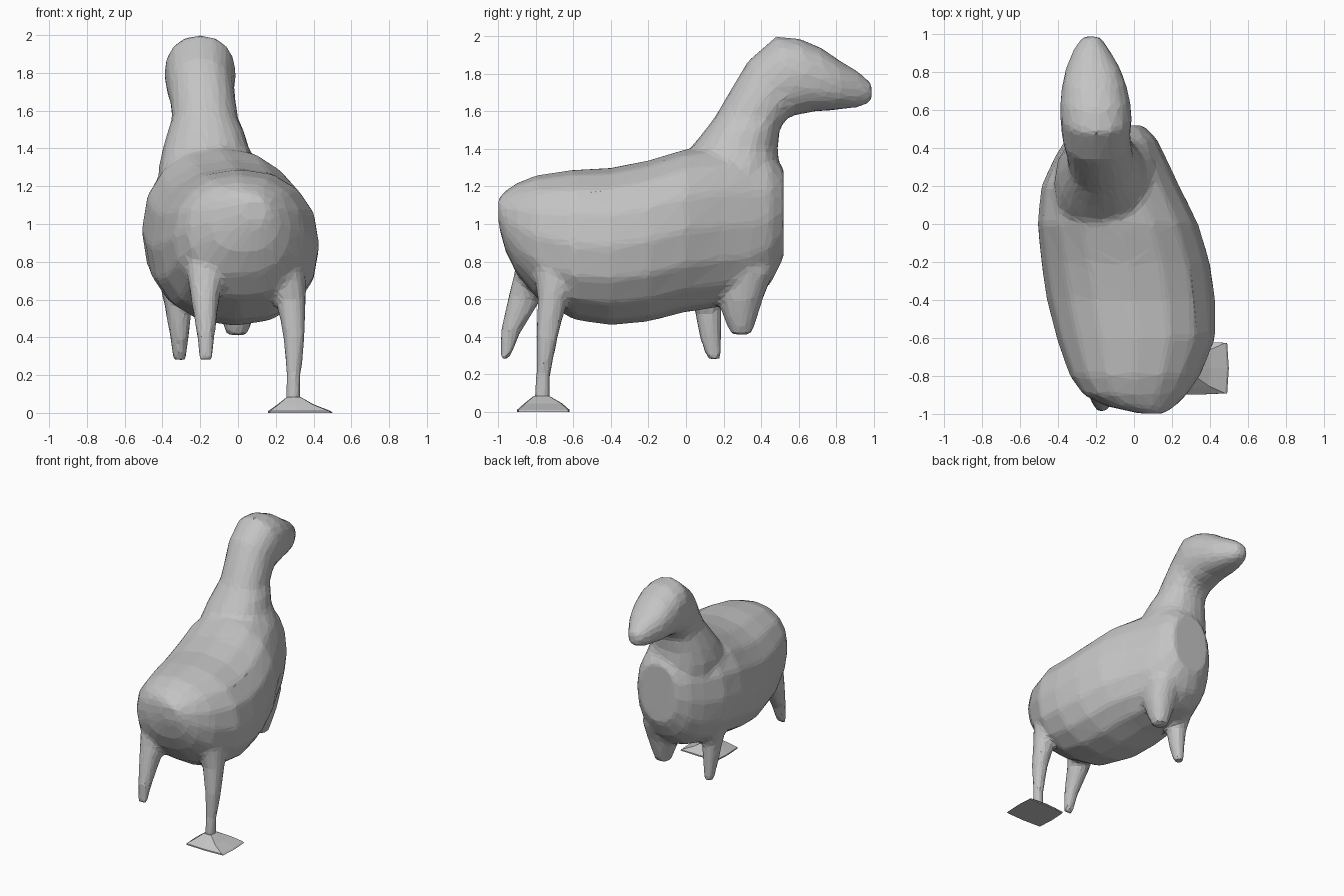
import bpy
import bmesh
from math import sin, cos, pi, copysign

cube = bpy.data.objects.get("Cube")
if cube:
    bpy.data.objects.remove(cube, do_unlink=True)

# One plain grey clay colour
clay = bpy.data.materials.new("clay_grey")
clay.use_nodes = True
colour = (0.55, 0.55, 0.55, 1)
clay.diffuse_color = colour
clay.node_tree.nodes["Principled BSDF"].inputs["Base Color"].default_value = colour


def squash(value, power):
    return copysign(abs(value) ** power, value)


def add_loft(bm, rings, sides=16, power=0.9):
    """Each ring runs between two side-view points (y, z) and from x0 to x1."""
    loops = []
    for (ya, za), (yb, zb), x0, x1 in rings:
        loop = []
        for i in range(sides):
            angle = 2 * pi * i / sides
            across = squash(cos(angle), power)
            along = squash(sin(angle), power)
            x = (x0 + x1) / 2 + across * (x1 - x0) / 2
            y = (ya + yb) / 2 + along * (yb - ya) / 2
            z = (za + zb) / 2 + along * (zb - za) / 2
            loop.append(bm.verts.new((x, y, z)))
        loops.append(loop)
    faces = [bm.faces.new(loops[0]), bm.faces.new(loops[-1])]
    for low, high in zip(loops, loops[1:]):
        for i in range(sides):
            j = (i + 1) % sides
            faces.append(bm.faces.new((low[i], low[j], high[j], high[i])))
    bmesh.ops.recalc_face_normals(bm, faces=faces)


def upright(y, bottom, top, x0, x1):
    """Ring for parts running front to back."""
    return (y, bottom), (y, top), x0, x1


def level(z, y0, y1, x0, x1):
    """Ring for parts running up and down."""
    return (y0, z), (y1, z), x0, x1


def make_object(name, bm):
    mesh = bpy.data.meshes.new(name)
    bm.to_mesh(mesh)
    bm.free()
    mesh.materials.append(clay)
    obj = bpy.data.objects.new(name, mesh)
    bpy.context.scene.collection.objects.link(obj)
    return obj


# Barrel of the trunk, from rump to chest
trunk = [
    upright(-1.0, 1.0, 1.14, 0.03, 0.16),
    upright(-0.96, 0.85, 1.18, -0.15, 0.22),
    upright(-0.9, 0.73, 1.22, -0.27, 0.28),
    upright(-0.8, 0.61, 1.26, -0.34, 0.35),
    upright(-0.6, 0.49, 1.29, -0.41, 0.43),
    upright(-0.4, 0.46, 1.3, -0.46, 0.43),
    upright(-0.2, 0.48, 1.34, -0.49, 0.4),
    upright(0, 0.53, 1.4, -0.51, 0.34),
    upright(0.2, 0.56, 1.42, -0.49, 0.24),
    upright(0.35, 0.59, 1.4, -0.42, 0.17),
    upright(0.45, 0.68, 1.38, -0.36, 0.12),
    upright(0.52, 0.82, 1.3, -0.28, 0.05),
]

# Neck rising from the shoulders and bending into the muzzle
neck_and_head = [
    level(1.15, -0.1, 0.5, -0.42, 0.15),
    level(1.3, -0.06, 0.5, -0.42, 0.12),
    level(1.4, 0.02, 0.49, -0.4, 0.06),
    level(1.5, 0.1, 0.5, -0.37, 0.03),
    ((0.16, 1.58), (0.52, 1.54), -0.35, 0),
    ((0.24, 1.72), (0.55, 1.57), -0.36, -0.01),
    ((0.33, 1.87), (0.59, 1.58), -0.38, -0.02),
    ((0.48, 2.0), (0.64, 1.59), -0.39, -0.01),
    ((0.6, 1.99), (0.7, 1.6), -0.39, -0.02),
    ((0.72, 1.94), (0.75, 1.6), -0.38, -0.04),
    upright(0.82, 1.87, 1.61, -0.36, -0.07),
    upright(0.92, 1.81, 1.62, -0.32, -0.13),
    upright(0.99, 1.75, 1.65, -0.27, -0.18),
]

# The one full hind leg and the three short stumps
hind_leg_left = [
    level(0.8, -0.82, -0.5, 0.1, 0.36),
    level(0.6, -0.79, -0.63, 0.2, 0.36),
    level(0.4, -0.8, -0.68, 0.24, 0.355),
    level(0.2, -0.8, -0.72, 0.255, 0.335),
    level(0.05, -0.81, -0.72, 0.25, 0.335),
]
hind_stump_right = [
    level(0.8, -0.9, -0.7, -0.28, -0.06),
    level(0.6, -0.95, -0.77, -0.25, -0.1),
    level(0.42, -0.99, -0.88, -0.22, -0.12),
    level(0.28, -0.99, -0.94, -0.21, -0.13),
]
front_stump_right = [
    level(0.75, 0, 0.26, -0.43, -0.2),
    level(0.57, 0.04, 0.19, -0.39, -0.24),
    level(0.4, 0.07, 0.19, -0.36, -0.26),
    level(0.28, 0.11, 0.19, -0.345, -0.275),
]
front_stump_left = [
    level(0.75, 0.15, 0.47, -0.16, 0.13),
    level(0.6, 0.17, 0.41, -0.12, 0.11),
    level(0.5, 0.2, 0.38, -0.09, 0.08),
    level(0.41, 0.24, 0.35, -0.06, 0.05),
]

# Fuse the parts into one faceted skin
bm = bmesh.new()
for part in (trunk, neck_and_head, hind_leg_left, hind_stump_right,
             front_stump_right, front_stump_left):
    add_loft(bm, part)
body = make_object("animal_body", bm)
fuse = body.modifiers.new("fuse", "REMESH")
fuse.mode = "VOXEL"
fuse.voxel_size = 0.02
soften = body.modifiers.new("soften", "SMOOTH")
soften.factor = 0.5
soften.iterations = 8
facet = body.modifiers.new("facet", "DECIMATE")
facet.ratio = 0.08

# Flared square foot plate under the full leg
bm = bmesh.new()
add_loft(bm, [
    level(0, -0.9, -0.62, 0.16, 0.5),
    level(0.01, -0.9, -0.62, 0.16, 0.49),
    level(0.045, -0.86, -0.66, 0.21, 0.4),
    level(0.085, -0.81, -0.73, 0.26, 0.33),
], sides=8, power=0.15)
make_object("foot_plate", bm)
